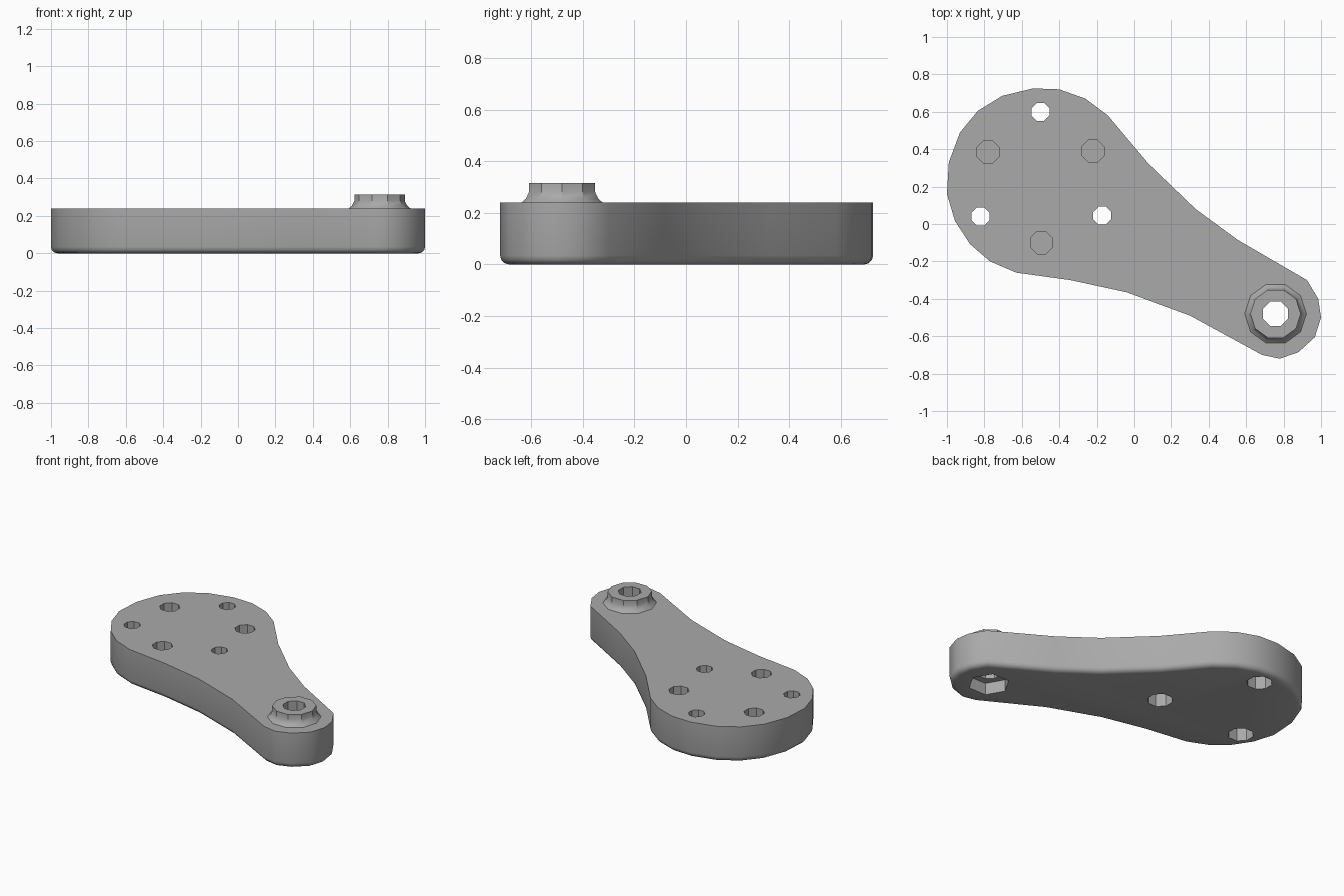
import bpy, bmesh, math
from mathutils import Matrix

cube = bpy.data.objects.get("Cube")
if cube:
    bpy.data.objects.remove(cube, do_unlink=True)

grey = bpy.data.materials.new("plain grey")
grey.use_nodes = True
grey.diffuse_color = (0.4, 0.4, 0.4, 1)
grey.node_tree.nodes["Principled BSDF"].inputs["Base Color"].default_value = (0.4, 0.4, 0.4, 1)

TOP = 0.24
PIVOT = (0.757, -0.48)


def make_object(name, bm):
    bmesh.ops.recalc_face_normals(bm, faces=bm.faces[:])
    mesh = bpy.data.meshes.new(name)
    bm.to_mesh(mesh)
    bm.free()
    mesh.materials.append(grey)
    obj = bpy.data.objects.new(name, mesh)
    bpy.context.collection.objects.link(obj)
    return obj


def select_only(obj):
    bpy.ops.object.select_all(action='DESELECT')
    obj.select_set(True)
    bpy.context.view_layer.objects.active = obj


def cut(target, centre, radius, low, high, sides=8, turn=22.5):
    """Cut a faceted hole between two heights."""
    bm = bmesh.new()
    place = Matrix.Translation((*centre, (low + high) / 2)) @ Matrix.Rotation(math.radians(turn), 4, 'Z')
    bmesh.ops.create_cone(bm, cap_ends=True, segments=sides, radius1=radius,
                          radius2=radius, depth=high - low, matrix=place)
    cutter = make_object("hole_cutter", bm)
    cutter.hide_render = True
    select_only(target)
    mod = target.modifiers.new("hole", 'BOOLEAN')
    mod.operation = 'DIFFERENCE'
    mod.solver = 'EXACT'
    mod.object = cutter
    bpy.ops.object.modifier_apply(modifier=mod.name)
    bpy.data.objects.remove(cutter, do_unlink=True)


# Arm body: outline extruded upward, with a rounded lower rim
outline = [(-.54, .725), (-.40, .72), (-.26, .67), (-.14, .58), (.07, .33), (.33, .08),
           (.555, -.085), (.925, -.30), (.985, -.40), (1, -.50), (.967, -.605),
           (.88, -.685), (.78, -.72), (.685, -.70), (.30, -.49), (-.04, -.365),
           (-.34, -.30), (-.63, -.26), (-.77, -.20), (-.877, -.107), (-.957, .016),
           (-1, .16), (-.99, .33), (-.93, .49), (-.835, .605), (-.705, .685)]
bm = bmesh.new()
base = bm.faces.new([bm.verts.new((x, y, 0)) for x, y in outline])
rim = base.edges[:]
raised = bmesh.ops.extrude_face_region(bm, geom=[base], use_keep_orig=True)["geom"]
bmesh.ops.translate(bm, vec=(0, 0, TOP), verts=[g for g in raised if isinstance(g, bmesh.types.BMVert)])
bmesh.ops.recalc_face_normals(bm, faces=bm.faces[:])
bmesh.ops.bevel(bm, geom=rim, offset=0.034, segments=3, profile=0.5, affect='EDGES')
body = make_object("arm_body", bm)

# Bolt holes: narrow above, wide counterbore below
for centre in [(-.50, .60), (-.82, .04), (-.17, .045)]:
    cut(body, centre, 0.052, -0.1, 0.4)
    cut(body, centre, 0.08, -0.1, 0.14)

# Blind pin holes from above
for centre in [(-.78, .385), (-.22, .39), (-.495, -.10)]:
    cut(body, centre, 0.064, 0.08, 0.4)

# Pivot hole with a hexagonal nut pocket below
cut(body, PIVOT, 0.072, -0.1, 0.4)
cut(body, PIVOT, 0.128, -0.1, 0.08, sides=6, turn=-30)

# Pivot boss: flared ring standing on the arm
sides = 10
profile = [(.165, TOP), (.147, .255), (.135, .28), (.135, .315)]
bm = bmesh.new()


def ring(radius, z, count, turn=0):
    return [bm.verts.new((PIVOT[0] + radius * math.cos(2 * math.pi * i / count + turn),
                          PIVOT[1] + radius * math.sin(2 * math.pi * i / count + turn), z))
            for i in range(count)]


def bridge(a, b):
    for i in range(len(a)):
        j = (i + 1) % len(a)
        bm.faces.new((a[i], a[j], b[j], b[i]))


loops = [ring(r, z, sides) for r, z in profile]
for a, b in zip(loops, loops[1:]):
    bridge(a, b)
bm.faces.new(loops[-1])
bm.faces.new(loops[0][::-1])
boss = make_object("pivot_boss", bm)
cut(boss, PIVOT, 0.072, 0.1, 0.5)

for obj in (body, boss):
    select_only(obj)
    bpy.ops.object.shade_smooth_by_angle(angle=math.radians(32))
